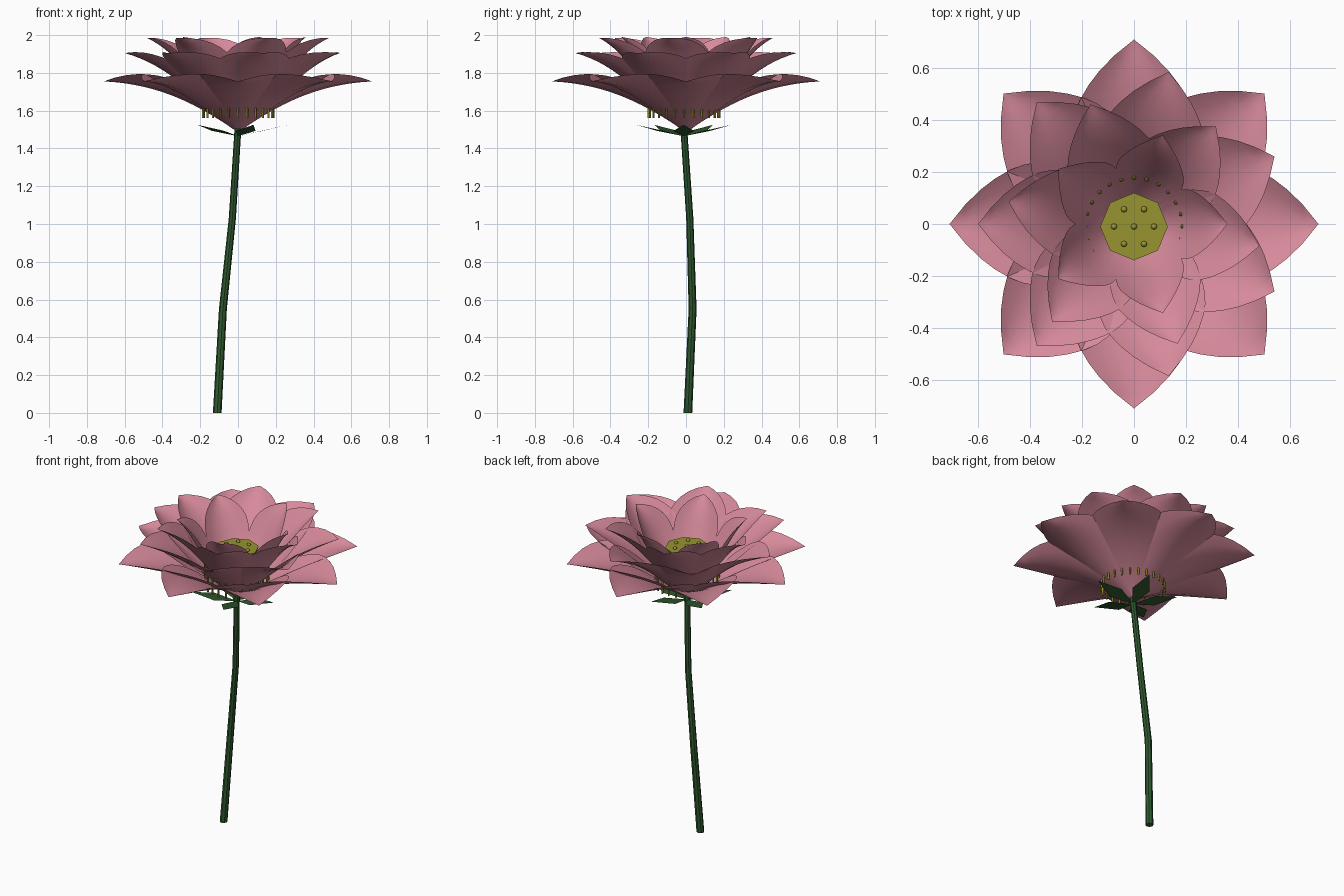
import bpy, bmesh, math
from mathutils import Vector, Matrix
from mathutils.geometry import interpolate_bezier

if "Cube" in bpy.data.objects:
    bpy.data.objects.remove(bpy.data.objects["Cube"])


def material(name, color):
    m = bpy.data.materials.new(name)
    m.diffuse_color = (*color, 1)
    m.use_nodes = True
    m.node_tree.nodes["Principled BSDF"].inputs["Base Color"].default_value = m.diffuse_color
    return m


PINK = material("petal pink", (0.68, 0.255, 0.33))
OLIVE = material("pod olive", (0.31, 0.30, 0.03))
GREEN = material("stem green", (0.028, 0.10, 0.028))


def finish(bm, name, mat, smooth=False):
    me = bpy.data.meshes.new(name)
    bm.to_mesh(me)
    bm.free()
    me.materials.append(mat)
    for p in me.polygons:
        p.use_smooth = smooth
    ob = bpy.data.objects.new(name, me)
    bpy.context.collection.objects.link(ob)
    return ob


def loft(bm, rings, sides):
    """Tube through (centre, radius) rings with both ends capped."""
    loops = []
    for c, r in rings:
        loops.append([bm.verts.new((c[0] + r * math.cos(2 * math.pi * i / sides),
                                    c[1] + r * math.sin(2 * math.pi * i / sides), c[2]))
                      for i in range(sides)])
    for a, b in zip(loops, loops[1:]):
        for i in range(sides):
            j = (i + 1) % sides
            bm.faces.new((a[i], a[j], b[j], b[i]))
    bm.faces.new(loops[0][::-1])
    bm.faces.new(loops[-1])


# Petal outline: (fraction along the petal, fraction of full half width)
OUTLINE = [(0, .15), (.15, .5), (.3, .8), (.45, .96), (.6, 1), (.7, .94),
           (.78, .81), (.86, .6), (.93, .34), (1, 0)]


def half_width(u):
    for (a, p), (b, q) in zip(OUTLINE, OUTLINE[1:]):
        if u <= b:
            return p + (q - p) * (u - a) / (b - a)
    return 0


def petal(bm, profile, width, cup, angle, rows=16, cols=6):
    pts = interpolate_bezier(*[Vector((r, 0, z)) for r, z in profile], rows + 1)
    turn = Matrix.Rotation(angle, 3, 'Z')
    grid = []
    for i, p in enumerate(pts):
        tangent = (pts[min(i + 1, rows)] - pts[max(i - 1, 0)]).normalized()
        normal = Vector((-tangent.z, 0, tangent.x))
        w = half_width(i / rows)
        row = []
        for k in range(cols + 1):
            v = 2 * k / cols - 1
            co = p + normal * (cup * w * v * v) + Vector((0, v * w * width, 0))
            co.z = min(co.z, 2.0)
            row.append(bm.verts.new(turn @ co))
        grid.append(row)
    for a, b in zip(grid, grid[1:]):
        for k in range(cols):
            bm.faces.new((a[k], b[k], b[k + 1], a[k + 1]))


# Four petal rings: name, count, first angle, profile (radius, height), half width, cup
RINGS = [
    ("outer_petals", 8, 0, [(.02, 1.50), (.2, 1.62), (.4, 1.74), (.71, 1.755)], .24, .08),
    ("second_petals", 7, 180 / 7, [(.02, 1.50), (.2, 1.65), (.36, 1.84), (.60, 1.905)], .21, .065),
    ("third_petals", 6, -10, [(.02, 1.51), (.2, 1.68), (.3, 1.90), (.49, 1.985)], .175, .06),
    ("inner_petals", 5, 0, [(.02, 1.52), (.22, 1.68), (.24, 1.90), (.36, 1.99)], .135, .05),
]
for name, count, start, profile, width, cup in RINGS:
    bm = bmesh.new()
    for i in range(count):
        petal(bm, profile, width, cup, math.radians(start + 360 * i / count))
    bmesh.ops.remove_doubles(bm, verts=bm.verts, dist=1e-5)
    finish(bm, name, PINK, True)

# Seed pod and its seven seeds
bm = bmesh.new()
loft(bm, [((0, -.01, 1.58), .06), ((0, -.01, 1.81), .13)], 8)
finish(bm, "seed_pod", OLIVE)
bm = bmesh.new()
spots = [(0, 0)] + [(.077 * math.cos(i * math.pi / 3), .077 * math.sin(i * math.pi / 3)) for i in range(6)]
for x, y in spots:
    bmesh.ops.create_uvsphere(bm, u_segments=8, v_segments=6, radius=.012,
                              matrix=Matrix.Translation((x, y - .01, 1.812)))
finish(bm, "seeds", OLIVE, True)

# Stamens
bm = bmesh.new()
for i in range(24):
    a = 2 * math.pi * i / 24
    x, y = .187 * math.cos(a), .187 * math.sin(a) - .01
    loft(bm, [((x, y, 1.56), .006), ((x, y, 1.72), .006)], 5)
    bmesh.ops.create_icosphere(bm, subdivisions=1, radius=.009,
                               matrix=Matrix.Translation((x, y, 1.72)))
finish(bm, "stamens", OLIVE)

# Curved stem
bm = bmesh.new()
loft(bm, [((-.11, .01, 0), .023), ((-.08, .035, .55), .021),
          ((-.03, .02, 1.03), .019), ((0, -.012, 1.51), .018)], 8)
finish(bm, "stem", GREEN)

# Five diamond sepals
bm = bmesh.new()
for i in range(5):
    turn = Matrix.Rotation(2 * math.pi * i / 5, 3, 'Z')
    bm.faces.new([bm.verts.new(turn @ Vector(c) + Vector((0, -.012, 0))) for c in
                  ((0, 0, 1.465), (.13, -.055, 1.493), (.265, 0, 1.525), (.13, .055, 1.493))])
finish(bm, "sepals", GREEN)
